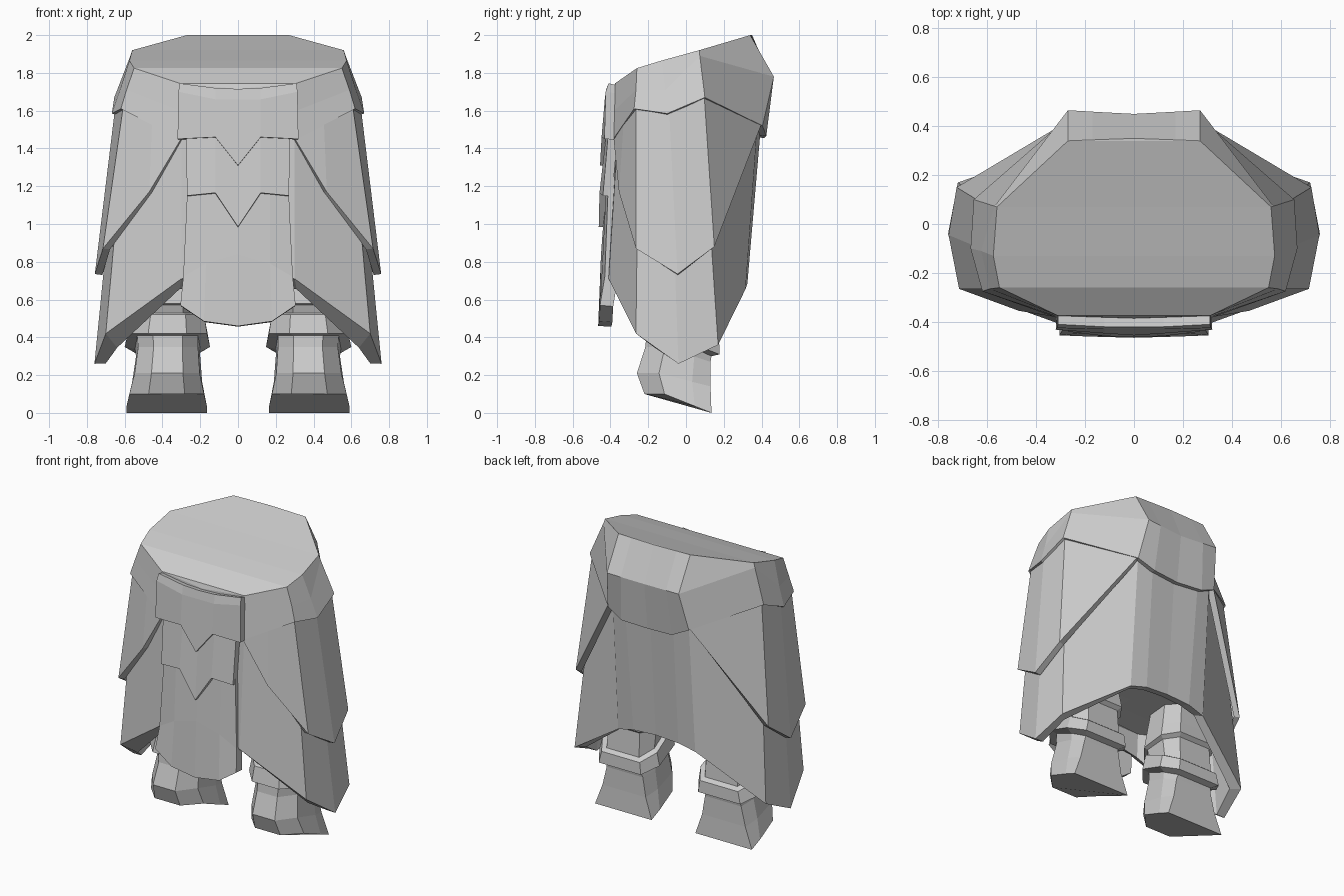
import bpy, bmesh

grey = bpy.data.materials.new("plain grey")
grey.diffuse_color = (0.6, 0.6, 0.6, 1)


def sheet(name, rows, thick=0, closed=False, lip_only=False):
    """Skin rows of right-half points, mirror across x = 0, then thicken inward."""
    bm = bmesh.new()
    vs = [[bm.verts.new(p) for p in row] for row in rows]
    n = len(rows[0])
    for a, b in zip(vs, vs[1:]):
        for i in range(n if closed else n - 1):
            j = (i + 1) % n
            bm.faces.new((a[i], b[i], b[j], a[j]))
    if closed:
        bm.faces.new(vs[0])
        bm.faces.new(vs[-1][::-1])
    bmesh.ops.remove_doubles(bm, verts=bm.verts, dist=0.0005)
    if closed:
        bmesh.ops.recalc_face_normals(bm, faces=bm.faces)
    me = bpy.data.meshes.new(name)
    bm.to_mesh(me)
    bm.free()
    me.materials.append(grey)
    ob = bpy.data.objects.new(name, me)
    bpy.context.collection.objects.link(ob)
    mirror = ob.modifiers.new("mirror", 'MIRROR')
    mirror.use_clip = True
    if thick:
        s = ob.modifiers.new("thickness", 'SOLIDIFY')
        s.thickness = thick
        s.offset = -1
        s.use_rim_only = lip_only
    return ob


# Waist wrap with its slanted flat cap; columns run front centre to back centre
rim = [(0, -.385, 1.715), (.31, -.375, 1.745), (.55, -.26, 1.825), (.575, -.13, 1.865),
       (.56, .07, 1.92), (.27, .34, 2.0), (.17, .344, 2.0), (0, .35, 2.0)]
bulge = [(0, -.395, 1.60), (.31, -.38, 1.60), (.59, -.265, 1.71), (.625, -.11, 1.71),
         (.57, .073, 1.89), (.27, .465, 1.78), (.17, .459, 1.776), (0, .45, 1.77)]
hem = [(0, -.40, 1.45), (.31, -.385, 1.45), (.62, -.275, 1.61), (.668, -.10, 1.585),
       (.655, .10, 1.67), (.305, .405, 1.52), (.19, .425, 1.465), (0, .415, 1.455)]
cap = [(0, y, z) for x, y, z in rim]
sheet("waist_wrap", [cap, rim, bulge, hem], 0.035, lip_only=True)

# Long skirt, low at the sides, with a thick hem and a closed underside
skirt_top = [(0, -.37, 1.50), (.30, -.36, 1.50), (.59, -.25, 1.64), (.625, -.09, 1.62),
             (.61, .08, 1.70), (.285, .38, 1.56), (.18, .395, 1.50), (0, .385, 1.50)]
skirt_hem = [(0, -.385, .72), (.30, -.41, .71), (.70, -.265, .42), (.76, -.04, .26),
             (.72, .17, .36), (.29, .315, .655), (.17, .325, .685), (0, .325, .695)]
hem_inner = [(0, -.33, .71), (.31, -.34, .655), (.64, -.165, .345), (.70, -.04, .262),
             (.665, .125, .36), (.26, .265, .67), (.15, .265, .70), (0, .265, .71)]
inner_top = [(x * .93, y * .9, .80) for x, y, z in hem_inner]
ceiling = [(0, y, .82) for x, y, z in inner_top]
sheet("skirt", [skirt_top, skirt_hem, hem_inner, inner_top, ceiling])

# Pointed overlay panel on each hip
panel_top = [(.29, -.385, 1.47), (.455, -.33, 1.54), (.605, -.265, 1.64), (.65, -.09, 1.62),
             (.635, .095, 1.70), (.305, .40, 1.53)]
panel_hem = [(.29, -.385, 1.47), (.47, -.355, 1.17), (.715, -.265, .87), (.758, -.045, .735),
             (.725, .15, .88), (.305, .40, 1.53)]
sheet("hip_panel", [panel_top, panel_hem], 0.04, lip_only=True)

# Front apron: three overlapping layers
sheet("apron_upper",
      [[(0, -.42, 1.715), (.12, -.42, 1.72), (.31, -.41, 1.745)],
       [(0, -.43, 1.66), (.12, -.43, 1.66), (.315, -.425, 1.70)],
       [(0, -.455, 1.31), (.12, -.447, 1.46), (.32, -.432, 1.45)]], 0.05)
sheet("apron_middle",
      [[(0, -.42, 1.50), (.12, -.42, 1.50), (.275, -.41, 1.50)],
       [(0, -.462, .985), (.12, -.458, 1.165), (.27, -.44, 1.15)]], 0.05)
sheet("apron_lower",
      [[(0, -.42, 1.25), (.17, -.42, 1.25), (.265, -.41, 1.25)],
       [(0, -.45, .84), (.17, -.443, .79), (.29, -.43, .72)],
       [(0, -.465, .46), (.18, -.46, .485), (.305, -.455, .57)]], 0.07)


def leg_ring(zf, zb, x0, x1, yf, yb, back):
    """Eight-sided leg section; back is the relative width of its rear edge."""
    cx, h, d = (x0 + x1) / 2, (x1 - x0) / 2, yb - yf
    outline = [(-.45, 0), (.45, 0), (.93, .3), (1, .75), (back, 1),
               (-back, 1), (-1, .75), (-.93, .3)]
    return [(cx + u * h, yf + v * d, zf + (zb - zf) * max(0, (v - .3) / .7))
            for u, v in outline]


# Foot, ankle and stepped leg bands, from sole to thigh
leg = [(.10, .00, .165, .59, -.22, .135, 1), (.21, .14, .19, .56, -.26, .13, .88),
       (.35, .27, .20, .54, -.215, .13, .8), (.41, .30, .20, .545, -.21, .135, .75),
       (.42, .31, .148, .60, -.24, .178, .7), (.52, .39, .165, .575, -.22, .175, .7),
       (.53, .41, .195, .545, -.205, .15, .7), (.57, .57, .19, .55, -.22, .14, .65),
       (.58, .59, .165, .57, -.235, .165, .65), (.68, .67, .18, .56, -.22, .155, .65),
       (.83, .83, .20, .54, -.19, .14, .6)]
sheet("leg", [leg_ring(*r) for r in leg], closed=True)
